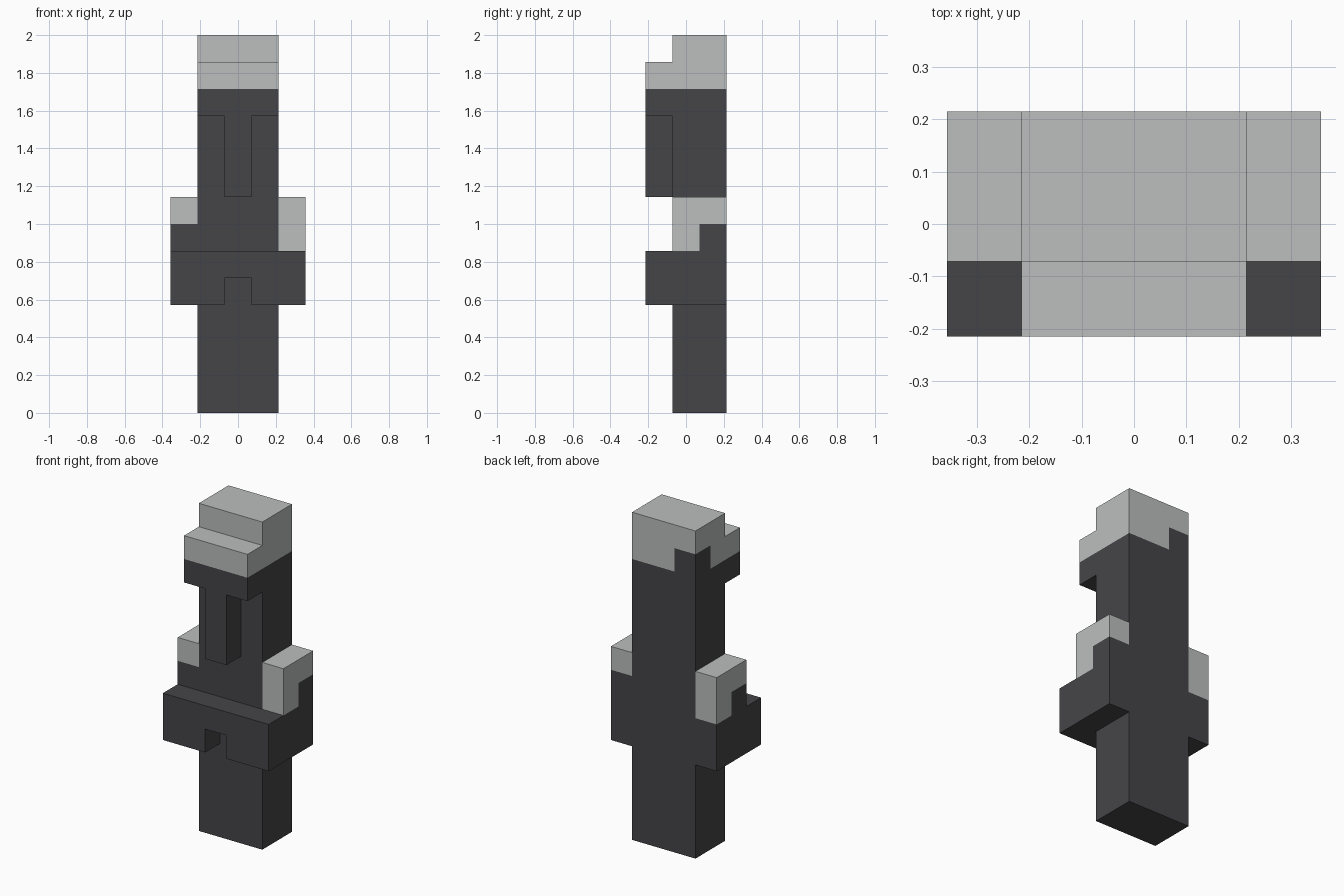
import bpy
import bmesh
from mathutils import Vector

U = 1 / 7  # edge of one block

cube = bpy.data.objects.get("Cube")
if cube:
    bpy.data.objects.remove(cube, do_unlink=True)


def material(name, rgb):
    mat = bpy.data.materials.new(name)
    mat.use_nodes = True
    mat.diffuse_color = (*rgb, 1)
    mat.node_tree.nodes["Principled BSDF"].inputs["Base Color"].default_value = (*rgb, 1)
    return mat


DARK = material("charcoal", (0.06, 0.058, 0.065))
LIGHT = material("pale grey", (0.5, 0.52, 0.515))


def prism(name, outline, axis, start, end, mat):
    """Extrude a flat outline, given in block units, along x, y or z."""
    def place(a, b, depth):
        point = [a, b]
        point.insert("xyz".index(axis), depth)
        return Vector(point) * U

    bm = bmesh.new()
    face = bm.faces.new([bm.verts.new(place(a, b, start)) for a, b in outline])
    extruded = bmesh.ops.extrude_face_region(bm, geom=[face])["geom"]
    verts = [v for v in extruded if isinstance(v, bmesh.types.BMVert)]
    bmesh.ops.translate(bm, verts=verts, vec=place(0, 0, end - start))
    bmesh.ops.recalc_face_normals(bm, faces=bm.faces)
    mesh = bpy.data.meshes.new(name)
    bm.to_mesh(mesh)
    bm.free()
    mesh.materials.append(mat)
    obj = bpy.data.objects.new(name, mesh)
    bpy.context.collection.objects.link(obj)
    return obj


def block(name, x, y, z, mat):
    outline = [(x[0], y[0]), (x[1], y[0]), (x[1], y[1]), (x[0], y[1])]
    return prism(name, outline, "z", *z, mat)


WIDE = (-1.5, 1.5)
FRONT = (-1.5, -0.5)
REAR = (-0.5, 1.5)

# Body and face
block("body_column", WIDE, REAR, (0, 12), DARK)
block("brow", WIDE, FRONT, (11, 12), DARK)
block("nose", (-0.5, 0.5), FRONT, (8, 11), DARK)

# Head cap, with one dark block set into the back corner
band = [(-1.5, -1.5), (1.5, -1.5), (1.5, 1.5), (-0.5, 1.5), (-0.5, 0.5), (-1.5, 0.5)]
prism("cap_band", band, "z", 12, 13, LIGHT)
block("cap_corner", (-1.5, -0.5), (0.5, 1.5), (12, 13), DARK)
block("cap_crown", WIDE, REAR, (13, 14), LIGHT)

# Front belt with a notch under its middle
belt = [(-2.5, 4), (-0.5, 4), (-0.5, 5), (0.5, 5), (0.5, 4), (2.5, 4), (2.5, 6), (-2.5, 6)]
prism("front_belt", belt, "y", *FRONT, DARK)

# Hips and shoulders; the pale step faces forward on the left, backward on the right
step = [(-0.5, 6), (0.5, 6), (0.5, 7), (1.5, 7), (1.5, 8), (-0.5, 8)]
for side, s in (("left", 1), ("right", -1)):
    x = sorted((1.5 * s, 2.5 * s))
    outline = [(0.5 + s * (y - 0.5), z) for y, z in step]
    dark_y = sorted((0.5, 0.5 + s))
    block(side + "_hip", x, REAR, (4, 6), DARK)
    prism(side + "_shoulder", outline, "x", *x, LIGHT)
    block(side + "_shoulder_base", x, dark_y, (6, 7), DARK)
